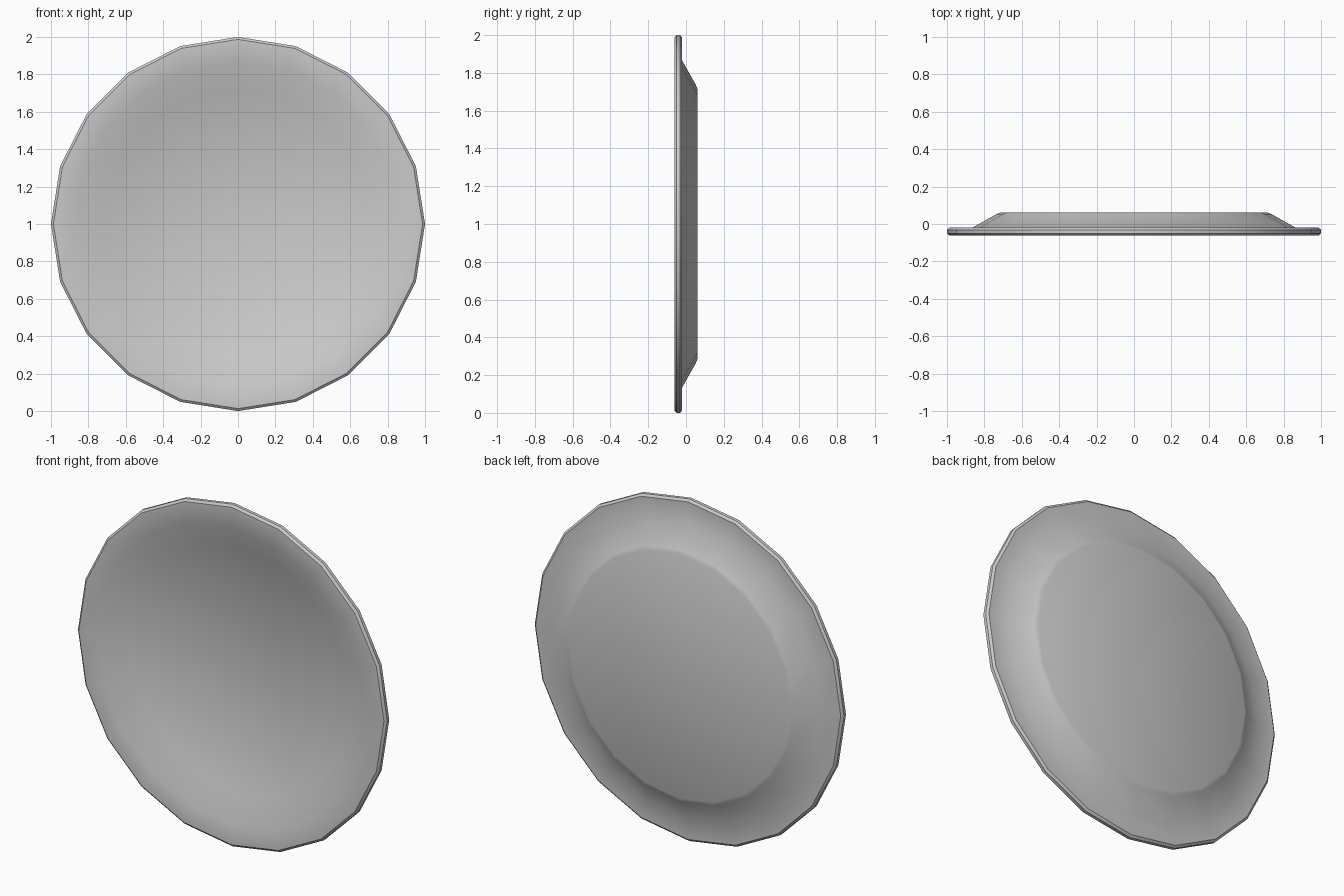
import bpy, bmesh
from math import sin, cos, tau

if "Cube" in bpy.data.objects:
    bpy.data.objects.remove(bpy.data.objects["Cube"])

SIDES = 20
# Plate cross-section (radius, y): front floor, front wall, rim edge, back wall, back floor
PROFILE = [(0.72, 0.02), (0.87, -0.061), (0.987, -0.061), (1.0, -0.05), (1.0, -0.031),
           (0.987, -0.02), (0.865, -0.02), (0.735, 0.053), (0.715, 0.061)]

# Lathe the profile round the y axis
bm = bmesh.new()
rings = [[bm.verts.new((r * cos(tau * i / SIDES), y, 1 + r * sin(tau * i / SIDES)))
          for i in range(SIDES)] for r, y in PROFILE]
for a, b in zip(rings, rings[1:]):
    for i in range(SIDES):
        j = (i + 1) % SIDES
        bm.faces.new((a[i], a[j], b[j], b[i]))

# Flat floors, front and back
bm.faces.new(rings[0])
bm.faces.new(rings[-1])
bmesh.ops.recalc_face_normals(bm, faces=bm.faces)

mesh = bpy.data.meshes.new("plate")
bm.to_mesh(mesh)
bm.free()
plate = bpy.data.objects.new("plate", mesh)
bpy.context.collection.objects.link(plate)

# Soft dish, crisp rim
bpy.context.view_layer.objects.active = plate
plate.select_set(True)
bpy.ops.object.shade_smooth_by_angle(angle=0.6)
